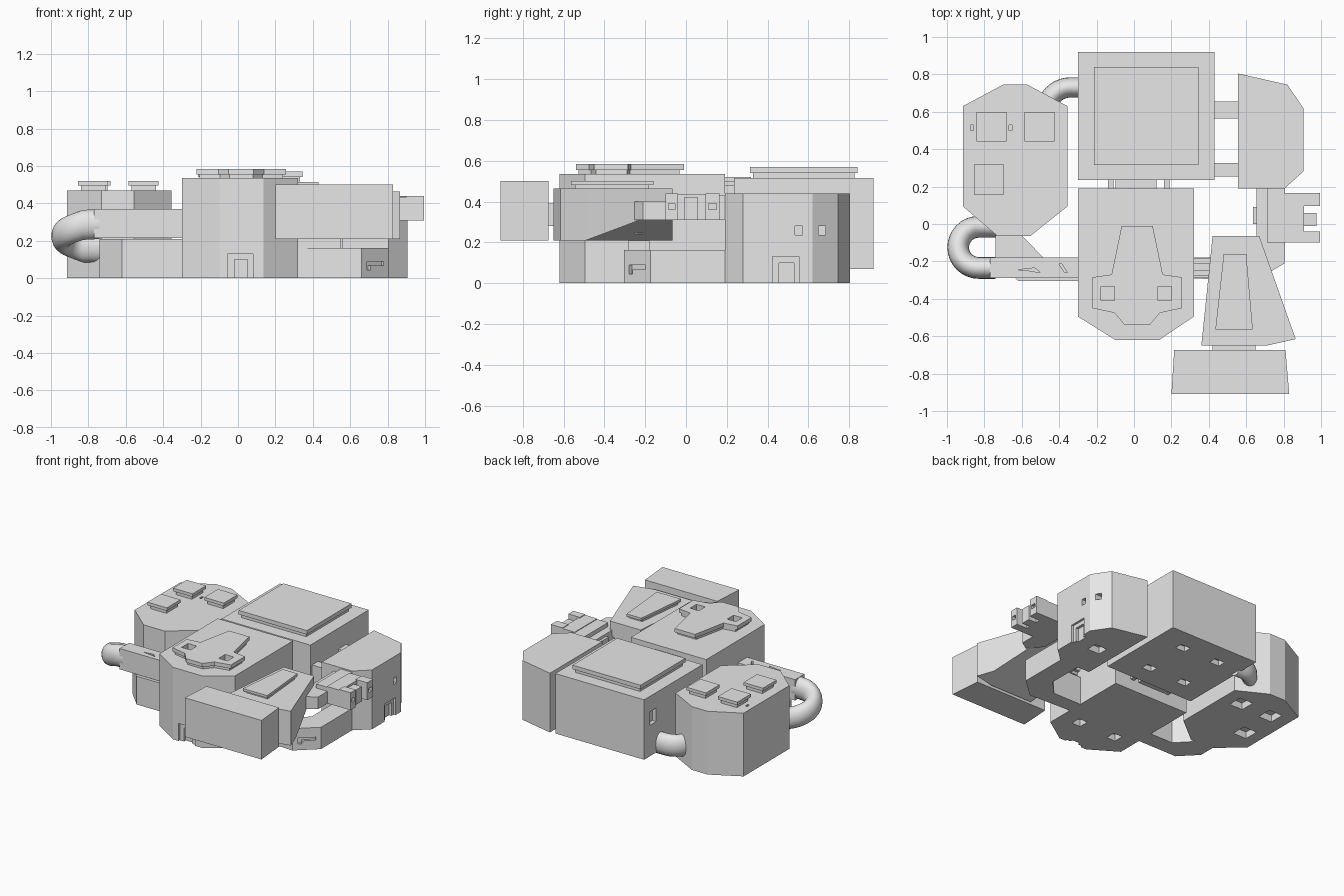
import bpy, bmesh, math
from mathutils import Vector, Matrix

if "Cube" in bpy.data.objects:
    bpy.data.objects.remove(bpy.data.objects["Cube"], do_unlink=True)

GREY = (0.8, 0.8, 0.8, 1)
mat = bpy.data.materials.new("plain grey")
mat.use_nodes = True
mat.diffuse_color = GREY
mat.node_tree.nodes["Principled BSDF"].inputs["Base Color"].default_value = GREY


def finish(name, bm):
    bmesh.ops.recalc_face_normals(bm, faces=bm.faces)
    mesh = bpy.data.meshes.new(name)
    bm.to_mesh(mesh)
    bm.free()
    mesh.materials.append(mat)
    obj = bpy.data.objects.new(name, mesh)
    bpy.context.collection.objects.link(obj)
    return obj


def rect(x0, x1, y0, y1):
    return [(x0, y0), (x1, y0), (x1, y1), (x0, y1)]


def prism(name, outline, z0, z1):
    """Extrude a plan outline from z0 to z1."""
    bm = bmesh.new()
    base = bm.faces.new([bm.verts.new((x, y, z0)) for x, y in outline])
    up = bmesh.ops.extrude_face_region(bm, geom=[base])["geom"]
    bmesh.ops.translate(bm, vec=(0, 0, z1 - z0), verts=[v for v in up if isinstance(v, bmesh.types.BMVert)])
    return finish(name, bm)


def box(name, x0, x1, y0, y1, z0, z1):
    return prism(name, rect(x0, x1, y0, y1), z0, z1)


def cut(obj, cutter):
    """Carve the cutter out of the object and discard the cutter."""
    cutter.hide_render = True
    mod = obj.modifiers.new("carve", "BOOLEAN")
    mod.operation, mod.solver, mod.object = "DIFFERENCE", "EXACT", cutter
    graph = bpy.context.evaluated_depsgraph_get()
    carved = bpy.data.meshes.new_from_object(obj.evaluated_get(graph))
    obj.modifiers.clear()
    obj.data = carved
    bpy.data.objects.remove(cutter, do_unlink=True)


def cut_box(obj, *dims):
    cut(obj, box("cutter", *dims))


def raised_plate(name, outline, z0, z1, z2, inset=0.88):
    """Overhanging plate on a slightly smaller neck."""
    cx = sum(p[0] for p in outline) / len(outline)
    cy = sum(p[1] for p in outline) / len(outline)
    small = [(cx + (x - cx) * inset, cy + (y - cy) * inset) for x, y in outline]
    prism(name + "_neck", small, z0 - 0.005, z1 + 0.005)
    return prism(name, outline, z1, z2)


def tube(name, path, half_w, half_h, sides=20):
    """Sweep an upright oval along a path."""
    bm = bmesh.new()
    rings = []
    for i, p in enumerate(path):
        d = path[min(i + 1, len(path) - 1)] - path[max(i - 1, 0)]
        side = Vector((d.y, -d.x, 0)).normalized()
        ring = []
        for k in range(sides):
            a = math.tau * k / sides
            ring.append(bm.verts.new(p + side * half_w * math.cos(a) + Vector((0, 0, half_h * math.sin(a)))))
        rings.append(ring)
    for a, b in zip(rings, rings[1:]):
        for k in range(sides):
            n = (k + 1) % sides
            bm.faces.new((a[k], a[n], b[n], b[k]))
    bm.faces.new(rings[0])
    bm.faces.new(rings[-1])
    obj = finish(name, bm)
    bpy.ops.object.select_all(action="DESELECT")
    obj.select_set(True)
    bpy.context.view_layer.objects.active = obj
    bpy.ops.object.shade_smooth_by_angle(angle=math.radians(40))
    return obj


# Rear block with its lid
rear = box("rear_block", -0.30, 0.43, 0.235, 0.92, 0.07, 0.515)
cut_box(rear, -0.4, -0.27, 0.78, 0.85, 0.30, 0.40)
for x, y in [(-0.1, 0.4), (0.2, 0.4), (-0.1, 0.75), (0.2, 0.75)]:
    cut_box(rear, x - 0.04, x + 0.04, y - 0.03, y + 0.03, 0, 0.11)
raised_plate("rear_lid", rect(-0.215, 0.345, 0.315, 0.84), 0.515, 0.54, 0.57, 0.95)

# Front block with doorway and pierced mask plate
front = prism("front_block", [(-0.30, 0.19), (-0.30, -0.495), (-0.10, -0.62), (0.135, -0.62),
                              (0.32, -0.495), (0.32, 0.19)], 0, 0.535)
cut_box(front, -0.055, 0.08, -0.7, -0.605, -0.1, 0.13)
cut_box(front, -0.02, 0.05, -0.7, -0.585, -0.1, 0.10)
half_mask = [(0.083, -0.01), (0.137, -0.27), (0.24, -0.285), (0.24, -0.45), (0.122, -0.475), (0.067, -0.54)]
mask_outline = [(x + 0.017, y) for x, y in half_mask] + [(0.017 - x, y) for x, y in reversed(half_mask)]
mask = raised_plate("mask_plate", mask_outline, 0.535, 0.555, 0.583, 0.93)
neck = bpy.data.objects["mask_plate_neck"]
for x in (-0.14, 0.165):
    for part in (mask, neck):
        cut_box(part, x - 0.036, x + 0.036, -0.41, -0.335, 0.5, 0.7)
    cut_box(front, x - 0.036, x + 0.036, -0.41, -0.335, -0.1, 0.05)
box("block_link", -0.10, 0.12, 0.18, 0.25, 0.08, 0.50)
for x in (-0.14, 0.16):
    box("block_link_rail", x, x + 0.03, 0.18, 0.25, 0.08, 0.48)

# Right pod with three lids, matching sockets and two pegs
pod = prism("side_pod", [(-0.915, 0.63), (-0.70, 0.745), (-0.57, 0.745), (-0.355, 0.63),
                         (-0.355, 0.095), (-0.555, -0.065), (-0.73, -0.065), (-0.915, 0.095)], 0, 0.47)
for x, y in [(-0.762, 0.52), (-0.505, 0.52), (-0.775, 0.238)]:
    raised_plate("pod_lid", rect(x - 0.08, x + 0.08, y - 0.08, y + 0.08), 0.47, 0.497, 0.52, 0.82)
    cut_box(pod, x - 0.055, x + 0.055, y - 0.055, y + 0.055, -0.1, 0.05)
for x in (-0.865, -0.66):
    cut_box(pod, x - 0.008, x + 0.008, 0.5, 0.53, 0.44, 0.6)

# Low passage and upper duct from the pod to the front block
prism("right_passage", [(-0.74, 0), (-0.74, -0.18), (-0.62, -0.305), (-0.29, -0.305),
                        (-0.29, -0.18), (-0.485, -0.18), (-0.6, -0.06)], 0, 0.21)
duct = box("upper_duct", -0.77, -0.29, -0.29, -0.18, 0.215, 0.37)
cut(duct, prism("cutter", [(-0.62, -0.245), (-0.53, -0.235), (-0.50, -0.26), (-0.56, -0.25)], 0.35, 0.4))
cut(duct, prism("cutter", [(-0.40, -0.215), (-0.385, -0.215), (-0.355, -0.26), (-0.375, -0.255)], 0.35, 0.4))

# Curled and rear tubes
curl = [Vector((-0.74, -0.235, 0.29))]
for i in range(17):
    t = i / 16
    a = -math.pi / 2 - math.pi * t
    curl.append(Vector((-0.83 + 0.11 * math.cos(a), -0.125 + 0.11 * math.sin(a), 0.285 - 0.12 * t)))
curl.append(Vector((-0.72, -0.015, 0.165)))
tube("curled_tube", curl, 0.058, 0.08)
arc = [Vector((-0.28, 0.73, 0.125))]
for i in range(11):
    a = math.pi / 2 * (1 + i / 10)
    arc.append(Vector((-0.34 + 0.13 * math.cos(a), 0.60 + 0.13 * math.sin(a), 0.125)))
tube("rear_tube", arc, 0.054, 0.08)

# Left building with doorway, windows and two links
hall = prism("left_building", [(0.555, 0.805), (0.82, 0.745), (0.905, 0.62), (0.905, 0.28),
                               (0.805, 0.19), (0.555, 0.19)], 0, 0.44)
cut_box(hall, 0.89, 1, 0.425, 0.555, -0.1, 0.13)
cut_box(hall, 0.87, 1, 0.455, 0.53, -0.1, 0.10)
cut_box(hall, 0.87, 1, 0.535, 0.57, 0.235, 0.28)
cut_box(hall, 0.83, 1, 0.65, 0.685, 0.235, 0.28)
cut_box(hall, 0.66, 0.76, 0.42, 0.50, -0.1, 0.05)
for y0, y1 in [(0.565, 0.655), (0.255, 0.325)]:
    box("hall_link", 0.42, 0.56, y0, y1, 0.14, 0.36)

# Bent low passage on the left, with a slot in its corner
bend = prism("left_passage", [(0.30, -0.29), (0.66, -0.305), (0.805, -0.175), (0.805, 0.20), (0.655, 0.20),
                              (0.655, -0.07), (0.55, -0.18), (0.30, -0.18)], 0, 0.162)
for u0, u1, z0, z1 in [(-0.06, 0.06, 0.068, 0.09), (-0.06, -0.035, 0.045, 0.07)]:
    slot = box("cutter", u0, u1, -0.02, 0.02, z0, z1)
    slot.data.transform(Matrix.Translation((0.735, -0.24, 0)) @ Matrix.Rotation(0.73, 4, "Z"))
    cut(bend, slot)
box("left_passage_step", 0.30, 0.55, -0.285, -0.18, 0.15, 0.21)

# Upper arm: link, wedge with a rising outer underside, lid and end box
for y in (-0.275, -0.215):
    box("arm_link_rail", 0.30, 0.46, y, y + 0.03, 0.26, 0.40)
box("arm_link", 0.30, 0.46, -0.25, -0.21, 0.24, 0.38)
wedge = prism("arm_wedge", [(0.42, -0.065), (0.36, -0.65), (0.71, -0.65), (0.865, -0.615),
                            (0.82, -0.49), (0.67, -0.065)], 0.21, 0.465)
for v in wedge.data.vertices:
    if v.co.z < 0.3 and v.co.y > -0.1 and v.co.x > 0.6:
        v.co.z = 0.37
raised_plate("arm_lid", [(0.435, -0.565), (0.635, -0.565), (0.60, -0.16), (0.48, -0.16)], 0.465, 0.482, 0.5, 0.9)
box("arm_neck", 0.42, 0.65, -0.69, -0.63, 0.28, 0.39)
prism("arm_end_box", [(0.20, -0.91), (0.83, -0.91), (0.81, -0.675), (0.215, -0.675)], 0.21, 0.5)

# Forked claw on a beam beside the building
prism("claw_beam", [(0.655, 0.20), (0.655, -0.15), (0.73, -0.255), (0.805, -0.21), (0.805, 0.20)], 0.31, 0.40)
box("claw_beam_ridge", 0.71, 0.805, -0.10, 0.20, 0.39, 0.43)
box("claw_beam_tab", 0.635, 0.67, 0, 0.09, 0.32, 0.38)
box("claw_palm", 0.80, 0.91, -0.10, 0.165, 0.31, 0.435)
box("claw_thumb", 0.90, 0.975, -0.01, 0.06, 0.31, 0.42)
for y0, y1 in [(0.095, 0.165), (-0.10, -0.04)]:
    finger = box("claw_finger", 0.90, 0.995, y0, y1, 0.31, 0.44)
    cut_box(finger, 0.97, 1.1, y0 + 0.015, y1 - 0.015, 0.36, 0.39)
